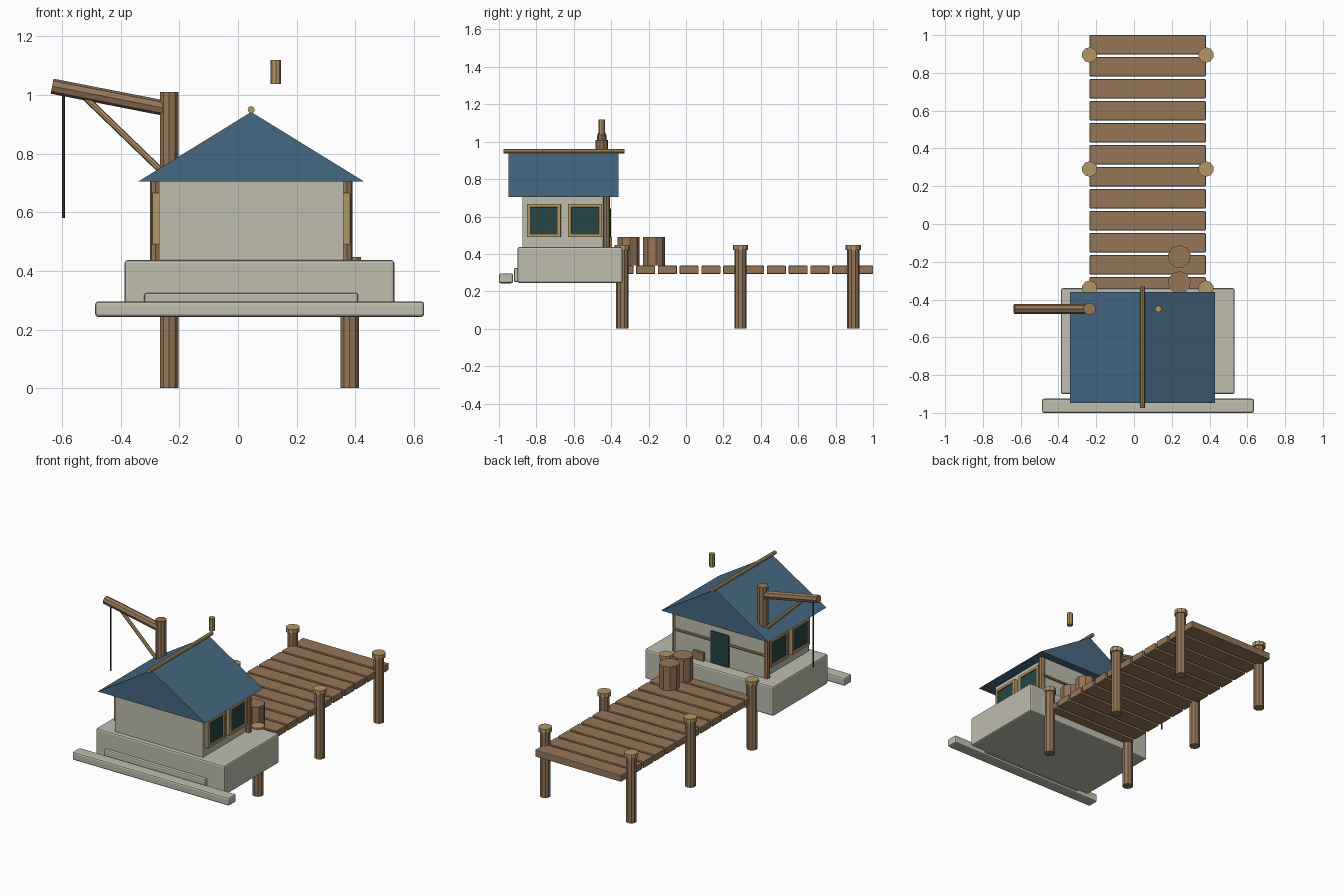
import bpy
import bmesh
from math import pi
from mathutils import Vector

if "Cube" in bpy.data.objects:
    bpy.data.objects.remove(bpy.data.objects["Cube"], do_unlink=True)


def material(name, rgb):
    m = bpy.data.materials.new(name)
    m.use_nodes = True
    color = (*rgb, 1)
    m.diffuse_color = color
    bsdf = next(n for n in m.node_tree.nodes if n.type == "BSDF_PRINCIPLED")
    bsdf.inputs["Base Color"].default_value = color
    return m


STONE = material("pale stone", (0.52, 0.51, 0.42))
WOOD = material("brown wood", (0.30, 0.18, 0.095))
TAN = material("light wood", (0.45, 0.31, 0.13))
BLUE = material("blue roof", (0.06, 0.14, 0.22))
DARK = material("dark teal", (0.02, 0.06, 0.06))


def finish(name, bm, mat, bevel=0):
    bmesh.ops.recalc_face_normals(bm, faces=bm.faces)
    mesh = bpy.data.meshes.new(name)
    bm.to_mesh(mesh)
    bm.free()
    mesh.materials.append(mat)
    ob = bpy.data.objects.new(name, mesh)
    bpy.context.scene.collection.objects.link(ob)
    if bevel:
        mod = ob.modifiers.new("soft edges", "BEVEL")
        mod.width = bevel
        mod.segments = 2
    return ob


def box(name, x, y, z, mat, bevel=0):
    """Box from (min, max) ranges on each axis."""
    bm = bmesh.new()
    bmesh.ops.create_cube(bm, size=1)
    for v in bm.verts:
        v.co = [(r[0] + r[1]) / 2 + c * (r[1] - r[0]) for r, c in zip((x, y, z), v.co)]
    return finish(name, bm, mat, bevel)


def rod(name, a, b, radius, mat, sides=8, bevel=0):
    """Straight cylinder between two points."""
    a, b = Vector(a), Vector(b)
    bm = bmesh.new()
    bmesh.ops.create_cone(bm, cap_ends=True, segments=sides, radius1=radius,
                          radius2=radius, depth=(b - a).length)
    turn = Vector((0, 0, 1)).rotation_difference(b - a)
    for v in bm.verts:
        v.co = turn @ v.co + (a + b) / 2
    return finish(name, bm, mat, bevel)


# Stone base and front kerb
box("foundation", (-0.387, 0.533), (-0.9, -0.34), (0.245, 0.437), STONE, 0.01)
box("front_step", (-0.32, 0.41), (-0.92, -0.88), (0.25, 0.325), STONE, 0.008)
box("front_kerb", (-0.487, 0.635), (-1.0, -0.925), (0.243, 0.296), STONE, 0.01)

# House
MID = 0.045
box("house_walls", (MID - 0.315, MID + 0.315), (-0.873, -0.41), (0.43, 0.715), STONE)
box("back_door", (-0.025, 0.11), (-0.43, -0.4), (0.437, 0.645), DARK, 0.008)
box("door_crate", (0.15, 0.23), (-0.45, -0.395), (0.437, 0.49), WOOD)

# Gable roof
bm = bmesh.new()
gable = [bm.verts.new(p) for p in ((MID - 0.385, -0.948, 0.705),
                                   (MID + 0.385, -0.948, 0.705), (MID, -0.948, 0.942))]
face = bm.faces.new(gable)
new = bmesh.ops.extrude_face_region(bm, geom=[face], use_keep_orig=True)["geom"]
bmesh.ops.translate(bm, vec=(0, 0.588, 0),
                    verts=[g for g in new if isinstance(g, bmesh.types.BMVert)])
finish("roof", bm, BLUE)
rod("ridge_pole", (MID, -0.975, 0.95), (MID, -0.33, 0.95), 0.012, TAN)

# Side windows, rear corner posts
for side, label in ((-1, "right"), (1, "left")):
    for n, y in enumerate((-0.76, -0.54)):
        def span(inner, outer):
            return sorted((MID + side * inner, MID + side * outer))
        for dy in (-0.082, 0.082):
            box(f"{label}_window_{n}_jamb", span(0.3, 0.338), (y + dy - 0.009, y + dy + 0.009),
                (0.49, 0.667), TAN, 0.003)
        for z in (0.499, 0.658):
            box(f"{label}_window_{n}_rail", span(0.3, 0.338), (y - 0.09, y + 0.09),
                (z - 0.009, z + 0.009), TAN, 0.003)
        box(f"{label}_window_{n}_glass", span(0.3, 0.33), (y - 0.075, y + 0.075),
            (0.505, 0.652), DARK)
    x = MID + side * 0.327
    rod(f"{label}_corner_post", (x, -0.425, 0.437), (x, -0.425, 0.71), 0.019, WOOD)
rod("rear_rail", (MID - 0.33, -0.412, 0.583), (MID + 0.33, -0.412, 0.583), 0.01, WOOD)

# Jetty planks
for i in range(12):
    y = 0.949 - i * 0.1165
    box(f"plank_{i}", (-0.235, 0.38), (y - 0.051, y + 0.051), (0.293, 0.337), WOOD, 0.004)

# Jetty posts with caps
for x in (-0.235, 0.381):
    for y in (-0.34, 0.291, 0.895):
        rod("jetty_post", (x, y, 0), (x, y, 0.425), 0.033, WOOD, 10)
        rod("jetty_post_cap", (x, y, 0.42), (x, y, 0.447), 0.041, TAN, 10)

# Barrels on the jetty
for y in (-0.31, -0.172):
    rod("barrel", (0.24, y, 0.337), (0.24, y, 0.49), 0.061, WOOD, 9)

# Crane
CY = -0.45
rod("crane_mast", (-0.235, CY, 0.72), (-0.235, CY, 1.01), 0.033, WOOD, 10)
rod("crane_arm", (-0.634, CY, 1.03), (-0.235, CY, 0.952), 0.026, WOOD)
rod("crane_brace", (-0.535, CY, 1.005), (-0.24, CY, 0.72), 0.011, TAN)
rod("crane_rope", (-0.595, CY, 1.0), (-0.595, CY, 0.58), 0.005, DARK, 6)

# Small floating pipe above the roof
rod("chimney_pipe", (0.129, CY, 1.037), (0.129, CY, 1.12), 0.018, TAN)
